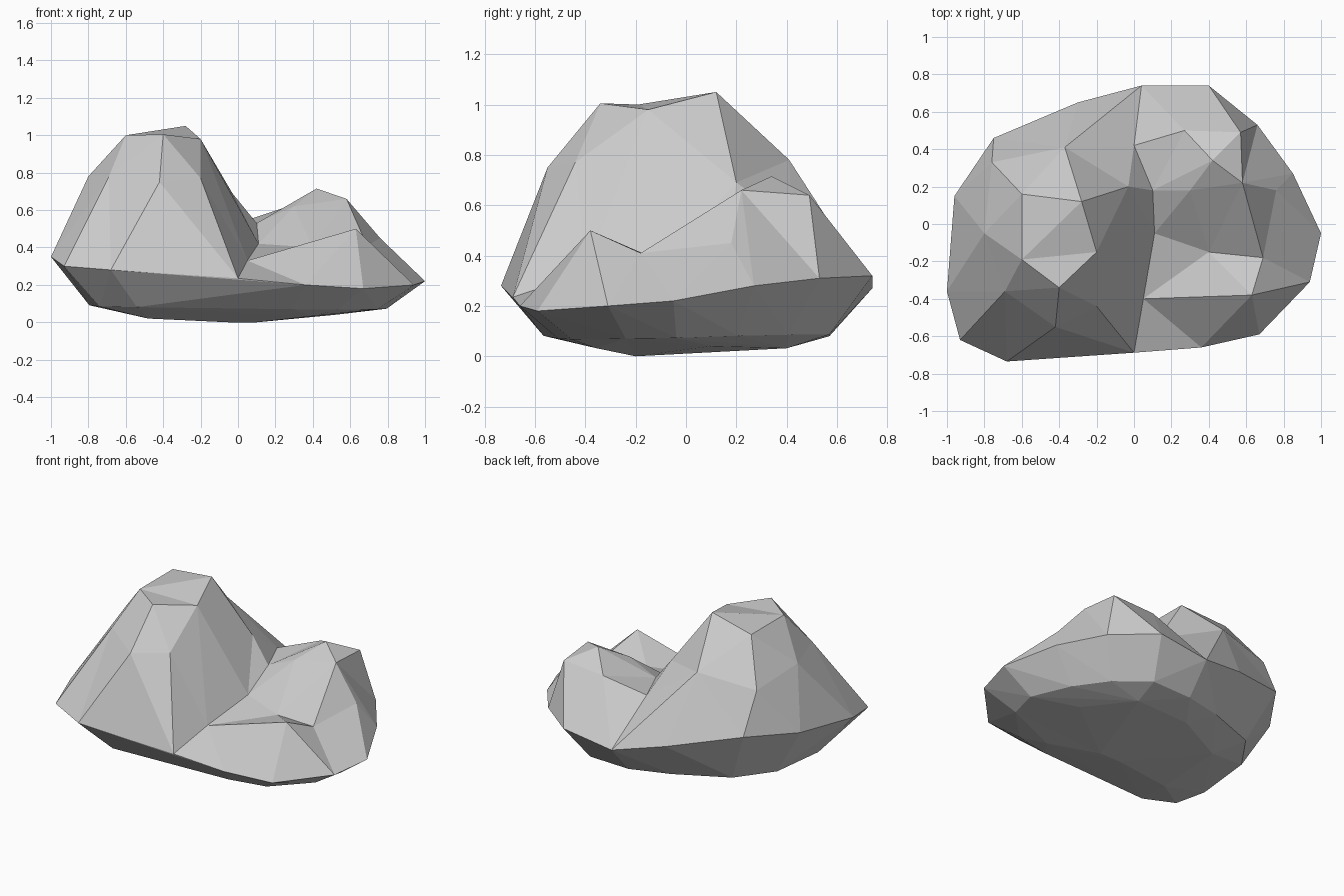
import bpy, bmesh
from mathutils import Vector
from mathutils.geometry import delaunay_2d_cdt

if "Cube" in bpy.data.objects:
    bpy.data.objects.remove(bpy.data.objects["Cube"])

# Widest outline of the rock (counter-clockwise from the left tip)
RIM = [(-1, -.36, .35), (-.93, -.62, .30), (-.68, -.735, .28), (0, -.688, .235),
       (.36, -.66, .20), (.67, -.59, .18), (.94, -.31, .20), (1, -.05, .22),
       (.85, .27, .28), (.66, .53, .31), (.40, .74, .32), (.04, .74, .27),
       (-.30, .65, .35), (-.75, .46, .46), (-.96, .15, .43)]

# Named corner points of the peaks and valleys
PTS = {
    # tall left peak: summit, then shoulders
    'A': (-.60, -.19, 1.0), 'B': (-.40, -.34, 1.005), 'C': (-.20, -.15, .98),
    'D': (-.28, .12, 1.05), 'E': (-.60, .16, 1.0),
    'F': (-.42, -.55, .75), 'G': (-.20, -.44, .77), 'H': (-.69, -.36, .78),
    'I': (-.80, -.05, .78), 'J': (-.76, .33, .73), 'K': (-.37, .41, .78),
    'L': (-.03, .20, .69),
    # valley running back to front
    'M': (.0, .42, .53), 'N': (.10, .18, .53), 'O': (.11, -.05, .42),
    'P': (.05, -.40, .33),
    # rear right peak
    'Q': (.42, .34, .715), 'R': (.58, .22, .66), 'S': (.57, .49, .64),
    'T': (.30, .18, .62), 'U': (.76, .18, .45), 'Y': (.27, .50, .62),
    # low front ridge and the dip behind it
    'V': (.69, -.18, .41), 'W': (.40, -.15, .40), 'X': (.63, -.38, .50)}

# Creases between named corners, and from corners to rim points
CREASES = ("AB BC CD DE EA BF BG FG CG AH BH FH AI EI HI EJ IJ DK JK EK DL CL "
           "LN LM KM MN NO OP NQ QR QS RS RT QT RU RV TW WV PX XV NT "
           "QY SY MY").split()
TO_RIM = [('F', 2), ('G', 3), ('P', 3), ('M', 11), ('S', 9), ('S', 10),
          ('U', 7), ('V', 7), ('X', 5), ('I', 0), ('J', 13), ('K', 12),
          ('Y', 11), ('Y', 10), ('K', 11)]
# the last rear crease keeps the tall peak bulging down to the valley foot
TO_RIM.remove(('K', 12))

keys = list(PTS)
coords = list(PTS.values()) + RIM
n = len(keys)
edges = [(keys.index(a), keys.index(b)) for a, b in CREASES]
edges += [(keys.index(a), n + r) for a, r in TO_RIM]
edges += [(n + i, n + (i + 1) % len(RIM)) for i in range(len(RIM))]

# Underside: bowl-shaped hull below the rim, opened at the top
lower = [(x * .795, y * .77, .07 + (z - .2) * .14) for x, y, z in RIM]
under = [(-.48, -.28, .02), (-.46, .2, .03), (-.05, -.2, 0), (.1, -.2, 0),
         (-.1, .38, .035), (.3, .4, .032), (.52, .1, .04), (.4, -.36, .033)]
bm = bmesh.new()
for p in RIM + lower + under:
    bm.verts.new(p)
apex = bm.verts.new((0, 0, 30))
bmesh.ops.convex_hull(bm, input=bm.verts[:])
bmesh.ops.delete(bm, geom=[apex], context='VERTS')
bmesh.ops.delete(bm, geom=[v for v in bm.verts if not v.link_faces],
                 context='VERTS')

# Upper side: faceted terrain triangulated along the creases
vs, _, fs, orig, _, _ = delaunay_2d_cdt(
    [Vector(c[:2]) for c in coords], edges, [], 0, 1e-5)
top = []
for v, o in zip(vs, orig):
    z = coords[o[0]][2] if o else .4
    top.append(bm.verts.new((v.x, v.y, z)))
for f in fs:
    bm.faces.new([top[i] for i in f])

# Weld both halves
bmesh.ops.remove_doubles(bm, verts=bm.verts[:], dist=.001)
bmesh.ops.recalc_face_normals(bm, faces=bm.faces[:])
me = bpy.data.meshes.new("rock")
bm.to_mesh(me)
bm.free()
rock = bpy.data.objects.new("rock", me)
bpy.context.collection.objects.link(rock)
